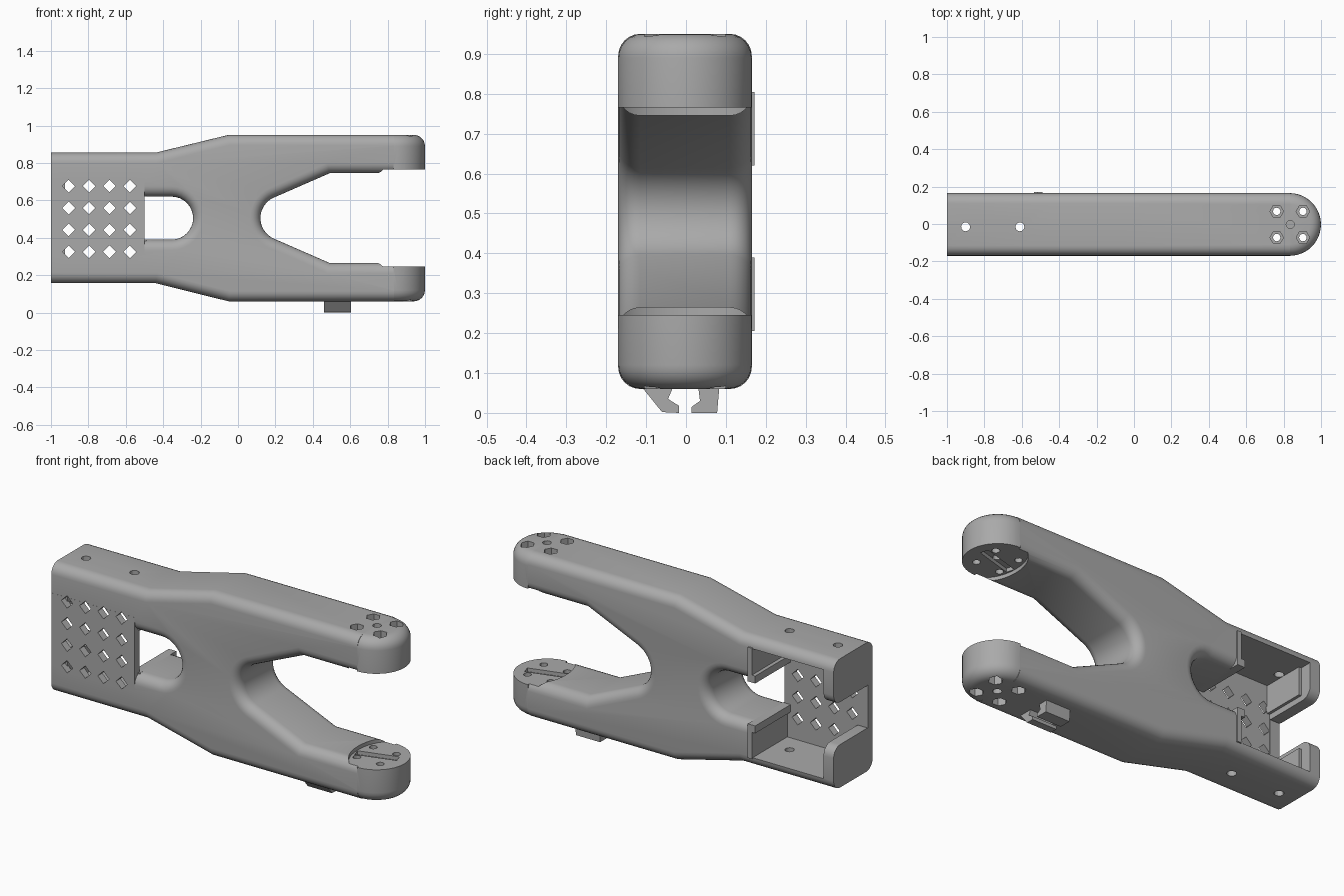
import bpy, bmesh
from math import sin, cos, pi, radians
from mathutils import Matrix, Vector

if "Cube" in bpy.data.objects:
    bpy.data.objects.remove(bpy.data.objects["Cube"])

MID = 0.505            # height of the symmetry plane
YC, HALF = -0.0025, 0.1675
TIP_X = 0.835
ROUND = 0.055

grey = bpy.data.materials.new("plain_grey")
grey.use_nodes = True
grey.diffuse_color = (0.4, 0.4, 0.4, 1)
grey.node_tree.nodes["Principled BSDF"].inputs["Base Color"].default_value = (0.4, 0.4, 0.4, 1)


def finish(bm, name):
    bmesh.ops.recalc_face_normals(bm, faces=bm.faces)
    mesh = bpy.data.meshes.new(name)
    bm.to_mesh(mesh)
    bm.free()
    ob = bpy.data.objects.new(name, mesh)
    mesh.materials.append(grey)
    bpy.context.collection.objects.link(ob)
    return ob


def arc(cx, cz, r, a, b, n):
    return [(cx + r * cos(radians(a + (b - a) * i / n)),
             cz + r * sin(radians(a + (b - a) * i / n))) for i in range(n + 1)]


def prism(bm, points, depth):
    """Extrude a closed loop of 3D points by a depth vector."""
    face = bm.faces.new([bm.verts.new(p) for p in points])
    out = bmesh.ops.extrude_face_region(bm, geom=[face])["geom"]
    bmesh.ops.translate(bm, vec=depth, verts=[v for v in out if isinstance(v, bmesh.types.BMVert)])


def box(bm, x, y, z):
    prism(bm, [(x[0], y[0], z[0]), (x[1], y[0], z[0]), (x[1], y[0], z[1]), (x[0], y[0], z[1])],
          (0, y[1] - y[0], 0))


def rod(bm, x, y, z, r, sides=20, squash=1):
    prism(bm, [(x + squash * r * cos(2 * pi * i / sides), y + r * sin(2 * pi * i / sides), z[0])
               for i in range(sides)], (0, 0, z[1] - z[0]))


def both(z):
    """A height span and its mirror image."""
    return [z, (2 * MID - z[1], 2 * MID - z[0])]


def combine(target, other, operation):
    other.hide_render = True
    mod = target.modifiers.new("cut", 'BOOLEAN')
    mod.operation, mod.object, mod.solver = operation, other, 'EXACT'
    mod.use_self = True
    bpy.context.view_layer.objects.active = target
    bpy.ops.object.modifier_apply(modifier=mod.name)
    bpy.data.objects.remove(other)


# Forked body: side outline, extruded and rounded along its long edges
outline = [(-1, .157), (-.44, .157), (-.05, .06), (TIP_X, .06), (TIP_X, .265), (.49, .265)]
outline += arc(.24, MID, .12, 245, 115, 16)
outline += [(.49, .745), (TIP_X, .745), (TIP_X, .95), (-.05, .95), (-.44, .855), (-1, .855), (-1, .62)]
outline += arc(-.355, MID, .115, 90, -90, 16) + [(-1, .39)]
bm = bmesh.new()
prism(bm, [(x, YC - HALF, z) for x, z in outline], (0, 2 * HALF, 0))


def is_long_edge(e):
    a, b = (v.co for v in e.verts)
    ends = any(abs(a.x - x) < 1e-4 and abs(b.x - x) < 1e-4 for x in (-1, TIP_X))
    return abs(a.y - b.y) < 1e-4 and not ends


bmesh.ops.bevel(bm, geom=[e for e in bm.edges if is_long_edge(e)], offset=ROUND,
                segments=6, profile=0.5, affect='EDGES', clamp_overlap=False)
body = finish(bm, "forked_body")

# Round arm tips: half turned shapes with a rounded outer rim
for side in (1, -1):
    bm = bmesh.new()
    rim = [(0, .765), (HALF, .765)] + arc(HALF - .06, .89, .06, 0, 90, 6) + [(0, .95)]
    verts = [bm.verts.new((0, -r, z - MID)) for r, z in rim]
    edges = [bm.edges.new(p) for p in zip(verts, verts[1:])]
    bmesh.ops.spin(bm, geom=verts + edges, cent=(0, 0, 0), axis=(0, 0, 1), angle=pi, steps=24)
    bmesh.ops.remove_doubles(bm, verts=bm.verts, dist=1e-5)
    bmesh.ops.holes_fill(bm, edges=[e for e in bm.edges if e.is_boundary], sides=0)
    bmesh.ops.transform(bm, verts=bm.verts, matrix=Matrix.Translation((TIP_X - .003, YC, MID))
                        @ Matrix.Diagonal((1, 1, side, 1)))
    combine(body, finish(bm, "arm_tip"), 'UNION')

# Pads recessed into the inner faces of the arms
bm = bmesh.new()
rod(bm, TIP_X, YC, (.245, .765), .18, 32, .64)
combine(body, finish(bm, "pad_cutter"), 'DIFFERENCE')

# Front panel closing the rear fork
bm = bmesh.new()
box(bm, (-.999, -.5), (-.1705, -.13), (.31, .7))
combine(body, finish(bm, "front_panel"), 'UNION')

# Pocket open at the back
bm = bmesh.new()
box(bm, (-.94, -.5), (-.131, .3), (.21, .8))
combine(body, finish(bm, "pocket_cutter"), 'DIFFERENCE')

# Grid of diamond vents
bm = bmesh.new()
for i in range(4):
    for j in range(4):
        x, z, d = -.905 + .109 * i, .325 + .117 * j, .034
        prism(bm, [(x - d, -.3, z), (x, -.3, z - d), (x + d, -.3, z), (x, -.3, z + d)], (0, .25, 0))
combine(body, finish(bm, "vent_cutter"), 'DIFFERENCE')

# Screw holes in the box walls and arms, with hexagonal recesses
bm = bmesh.new()
for span in both((.7, 1.1)):
    for x in (-.9, -.61):
        rod(bm, x, -.015, span, .024, 12)
    rod(bm, TIP_X, YC, span, .022, 12)
    for x in (.763, .903):
        for y in (-.07, .07):
            rod(bm, x, YC + y, span, .02, 12)
combine(body, finish(bm, "hole_cutter"), 'DIFFERENCE')
bm = bmesh.new()
for span in both((.87, 1.1)):
    for x in (.763, .903):
        for y in (-.07, .07):
            rod(bm, x, YC + y, span, .036, 6)
combine(body, finish(bm, "recess_cutter"), 'DIFFERENCE')

# Diagonal shallow channel across each pad
bm = bmesh.new()
a, b = Vector((.73, YC - .03, 0)), Vector((.94, YC + .03, 0))
n = Vector((-.06, .21, 0)).normalized() * .022
for lo, hi in both((.7, .785)):
    prism(bm, [p + Vector((0, 0, lo)) for p in (a - n, b - n, b + n, a + n)], (0, 0, hi - lo))
combine(body, finish(bm, "channel_cutter"), 'DIFFERENCE')

# Ledges and lips that hold a part inside the pocket
for label, spans in (("lower", 1), ("upper", 0)):
    bm = bmesh.new()
    box(bm, (-.945, -.925), (-.14, .1), both((.65, .81))[spans])
    box(bm, (-.535, -.49), (-.14, .172), both((.62, .66))[spans])
    box(bm, (-.515, -.49), (-.14, .172), both((.65, .805))[spans])
    finish(bm, label + "_pocket_ledge")

# Cable clip under the lower arm: two hooked prongs
for label, profile in (
        ("front", [(-.115, .07), (-.06, .002), (-.018, 0), (-.018, .018), (-.045, .035), (-.03, .07)]),
        ("back", [(.03, .07), (.035, .03), (.014, .015), (.014, 0), (.078, 0), (.084, .07)])):
    bm = bmesh.new()
    prism(bm, [(.46, y, z) for y, z in profile], (.145, 0, 0))
    finish(bm, label + "_clip_prong")

# Smooth the rounded body while keeping its creases
bpy.ops.object.select_all(action='DESELECT')
body.select_set(True)
bpy.context.view_layer.objects.active = body
bpy.ops.object.shade_smooth_by_angle(angle=radians(30))
